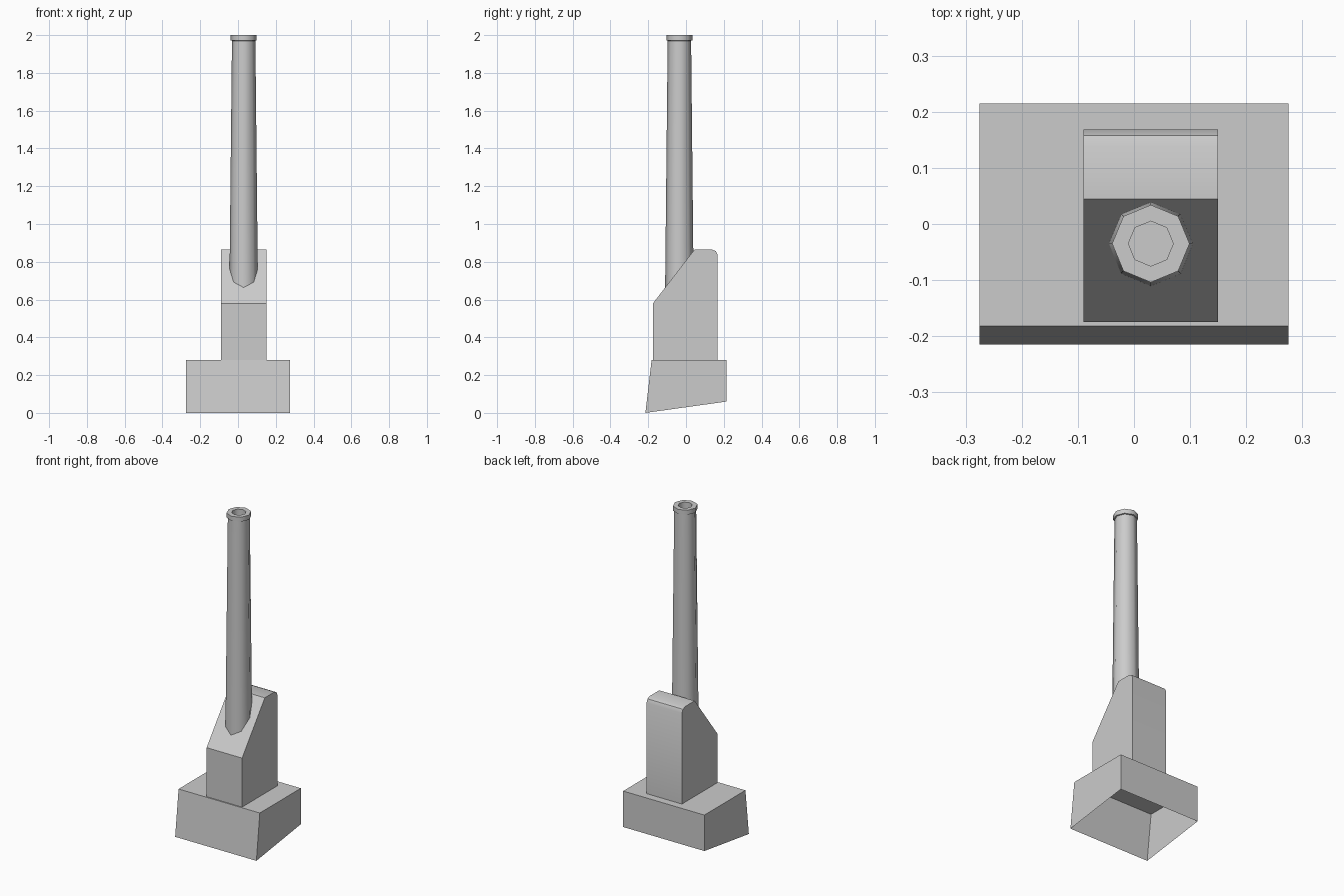
import bpy, bmesh
from math import cos, sin, pi, radians

if "Cube" in bpy.data.objects:
    bpy.data.objects.remove(bpy.data.objects["Cube"])


def finish(bm, name):
    mesh = bpy.data.meshes.new(name)
    bm.to_mesh(mesh)
    bm.free()
    obj = bpy.data.objects.new(name, mesh)
    bpy.context.collection.objects.link(obj)
    bpy.ops.object.select_all(action='DESELECT')
    obj.select_set(True)
    bpy.context.view_layer.objects.active = obj
    return obj


def prism(name, profile, x0, x1, open_bottom=False):
    """Extrude a (y, z) profile along x; the profile's first edge is its bottom."""
    bm = bmesh.new()
    a, b = ([bm.verts.new((x, y, z)) for y, z in profile] for x in (x0, x1))
    n = len(profile)
    bm.faces.new(a)
    bm.faces.new(b)
    sides = [bm.faces.new((a[i], a[(i + 1) % n], b[(i + 1) % n], b[i])) for i in range(n)]
    bmesh.ops.recalc_face_normals(bm, faces=bm.faces)
    if open_bottom:
        bmesh.ops.delete(bm, geom=[sides[0]], context='FACES_ONLY')
    return finish(bm, name)


def lathe(name, profile, cx, cy, sides=8):
    """Revolve an (r, z) profile into a closed faceted column."""
    bm = bmesh.new()
    rings = [[bm.verts.new((cx + r * cos(2 * pi * i / sides),
                            cy + r * sin(2 * pi * i / sides), z))
              for i in range(sides)] for r, z in profile]
    for lo, hi in zip(rings, rings[1:]):
        for i in range(sides):
            j = (i + 1) % sides
            bm.faces.new((lo[i], lo[j], hi[j], hi[i]))
    bm.faces.new(rings[0][::-1])
    bm.faces.new(rings[-1])
    bmesh.ops.recalc_face_normals(bm, faces=bm.faces)
    return finish(bm, name)


# Sloped footing, open underneath
prism("base", [(-0.215, 0.0), (0.215, 0.06), (0.215, 0.28), (-0.182, 0.28)],
      -0.275, 0.275, open_bottom=True)

# Chimney breast with slanted front and rounded back edge
prism("breast", [(-0.175, 0.28), (0.168, 0.28), (0.168, 0.835), (0.158, 0.856),
                 (0.138, 0.865), (0.045, 0.865), (-0.175, 0.58)], -0.09, 0.15)
bpy.ops.object.shade_smooth_by_angle(angle=radians(35))

# Tapered octagonal stack with rim and recessed mouth
lathe("stack", [(0.076, 0.62), (0.062, 1.97), (0.069, 1.972), (0.069, 2.0),
                (0.040, 2.0), (0.040, 1.95)], 0.03, -0.035)
bpy.ops.object.shade_smooth_by_angle(angle=radians(50))
